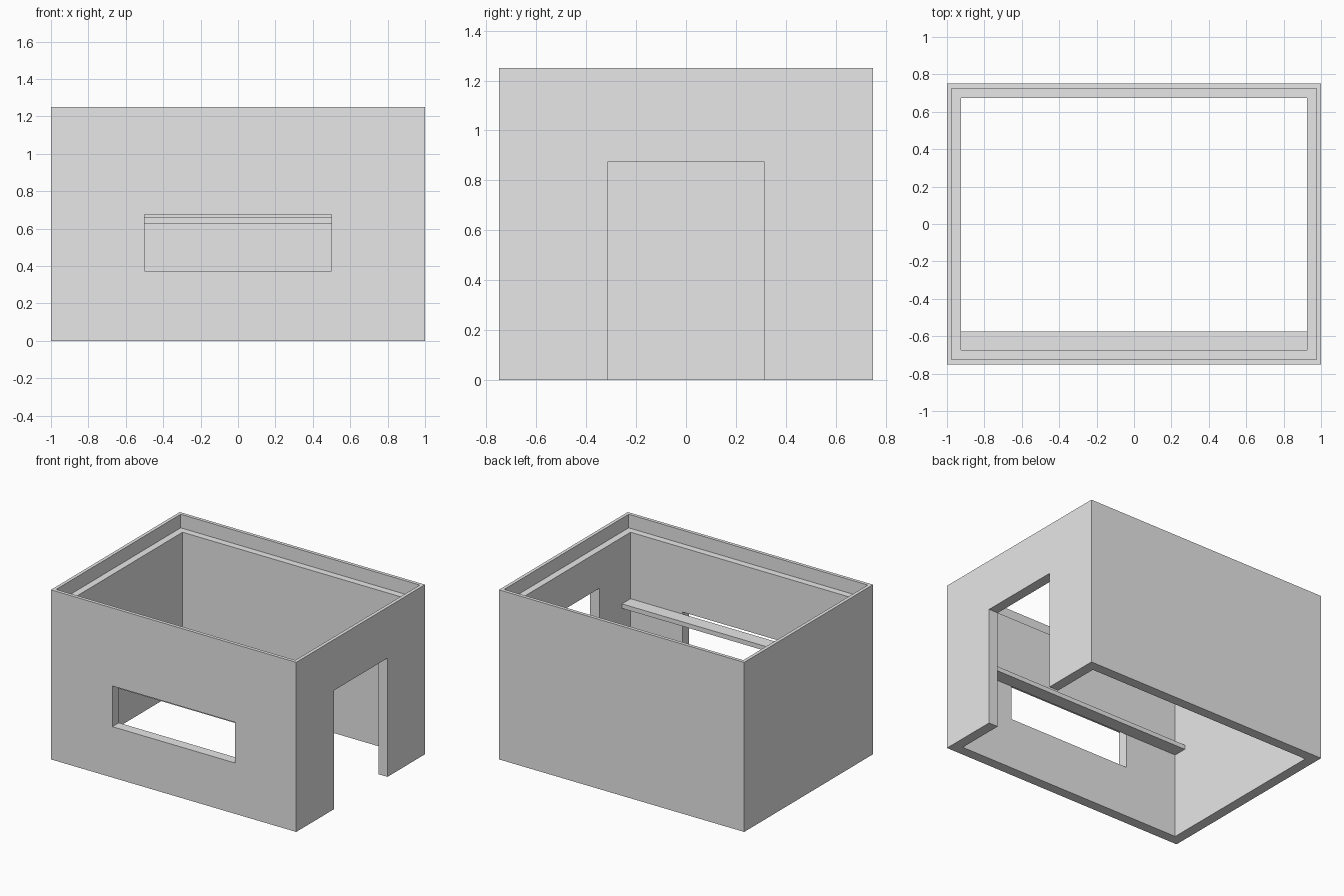
import bpy

# Remove the default cube
default_cube = bpy.data.objects.get("Cube")
if default_cube:
    bpy.data.objects.remove(default_cube, do_unlink=True)

# Single plain grey
grey = bpy.data.materials.new("light grey")
grey.use_nodes = True
grey.diffuse_color = (0.8, 0.8, 0.8, 1)
grey.node_tree.nodes["Principled BSDF"].inputs["Base Color"].default_value = grey.diffuse_color


def box(name, low, high):
    """Axis-aligned box between two corners."""
    bpy.ops.mesh.primitive_cube_add(size=1)
    obj = bpy.context.object
    obj.name = obj.data.name = name
    for v in obj.data.vertices:
        v.co = [h if c > 0 else l for c, l, h in zip(v.co, low, high)]
    obj.data.materials.append(grey)
    return obj


def cut(target, name, low, high):
    """Cut a box-shaped opening out of the target."""
    cutter = box(name, low, high)
    cutter.hide_render = True
    mod = target.modifiers.new(name, 'BOOLEAN')
    mod.operation = 'DIFFERENCE'
    mod.solver = 'EXACT'
    mod.object = cutter
    bpy.context.view_layer.objects.active = target
    bpy.ops.object.modifier_apply(modifier=mod.name)
    bpy.data.objects.remove(cutter, do_unlink=True)


X, Y, TOP = 1.0, 0.75, 1.25
WALL, RIM = 0.075, 0.025
ix, iy = X - WALL, Y - WALL
rx, ry = X - RIM, Y - RIM

# Open-ended walls with a thin parapet and ledge around the top
walls = box("walls", (-X, -Y, 0), (X, Y, TOP))
cut(walls, "room_cutter", (-ix, -iy, -0.2), (ix, iy, 1.5))
cut(walls, "rim_cutter", (-rx, -ry, 1.15), (rx, ry, 1.5))

# Serving window in the front, doorway in the +x side
cut(walls, "window_cutter", (-0.5, -0.9, 0.375), (0.5, -0.6, 0.675))
cut(walls, "door_cutter", (0.85, -0.3125, -0.2), (1.2, 0.3125, 0.875))

# Shelf along the inside of the front wall
box("shelf", (-ix, -iy, 0.627), (ix, -iy + 0.1, 0.66))
